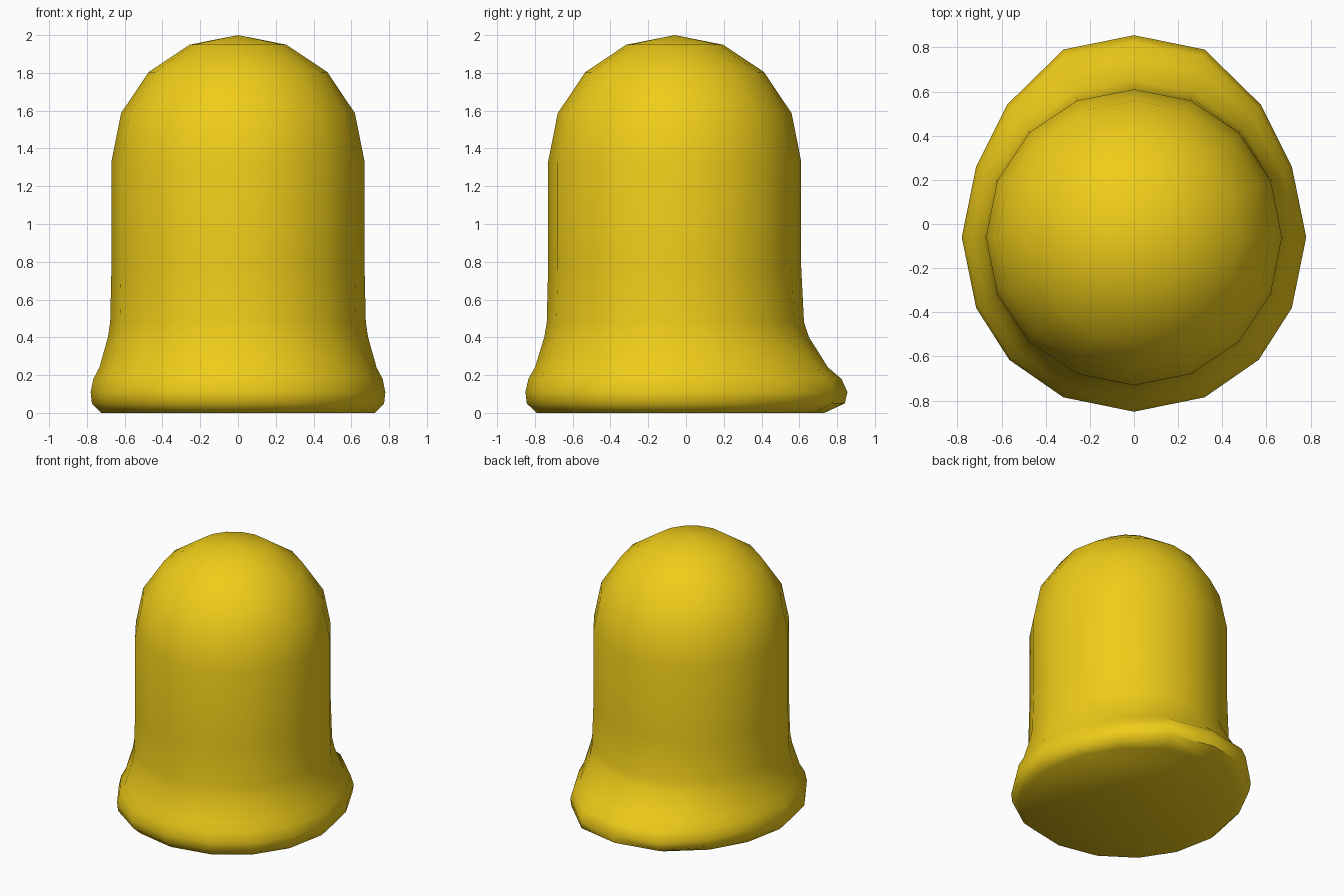
import bpy, bmesh, math

if "Cube" in bpy.data.objects:
    bpy.data.objects.remove(bpy.data.objects["Cube"])

N, R, CY = 16, 0.67, -0.06   # sides, body radius, body centre in y

# Widest outline of the flared rim, back to front (right half, mirrored below)
half = [(0, .855), (.32, .79), (.575, .54), (.715, .26), (.78, -.06),
        (.715, -.38), (.565, -.615), (.32, -.785), (0, -.85)]
rim = half + [(-x, y) for x, y in half[-2:0:-1]]

# Body outline in the same order
body = [(R * math.sin(2 * math.pi * i / N), R * math.cos(2 * math.pi * i / N))
        for i in range(N)]

bm = bmesh.new()


def ring(z, flare=0.0, scale=1.0):
    """One 16-sided ring, blended from the body outline to the rim outline."""
    verts = []
    for (bx, by), (rx, ry) in zip(body, rim):
        bx, by = bx * scale, by * scale + CY
        verts.append(bm.verts.new((bx + (rx - bx) * flare, by + (ry - by) * flare, z)))
    return verts


# Flared rim, then straight body, then dome rings
rings = [ring(z, f) for z, f in [(0, .5), (.05, .94), (.11, 1), (.18, .87), (.24, .58),
                                 (.40, .17), (.48, .06), (.77, 0), (1.33, 0)]]
for k in (1, 2, 3):
    a = math.radians(22.5 * k)
    rings.append(ring(1.33 + R * math.sin(a), 0, math.cos(a)))

for lo, hi in zip(rings, rings[1:]):
    for i in range(N):
        j = (i + 1) % N
        bm.faces.new((lo[i], lo[j], hi[j], hi[i]))

# Dome tip and flat underside
tip = bm.verts.new((0, CY, 2.0))
for i in range(N):
    bm.faces.new((rings[-1][i], rings[-1][(i + 1) % N], tip))
bm.faces.new(rings[0])
bmesh.ops.recalc_face_normals(bm, faces=bm.faces)

mesh = bpy.data.meshes.new("domed_cap")
bm.to_mesh(mesh)
bm.free()
cap = bpy.data.objects.new("domed_cap", mesh)
bpy.context.collection.objects.link(cap)

mat = bpy.data.materials.new("yellow")
mat.diffuse_color = (0.87, 0.61, 0.01, 1)
mat.use_nodes = True
mat.node_tree.nodes["Principled BSDF"].inputs["Base Color"].default_value = mat.diffuse_color
mesh.materials.append(mat)

bpy.context.view_layer.objects.active = cap
cap.select_set(True)
bpy.ops.object.shade_smooth_by_angle(angle=math.radians(50))
